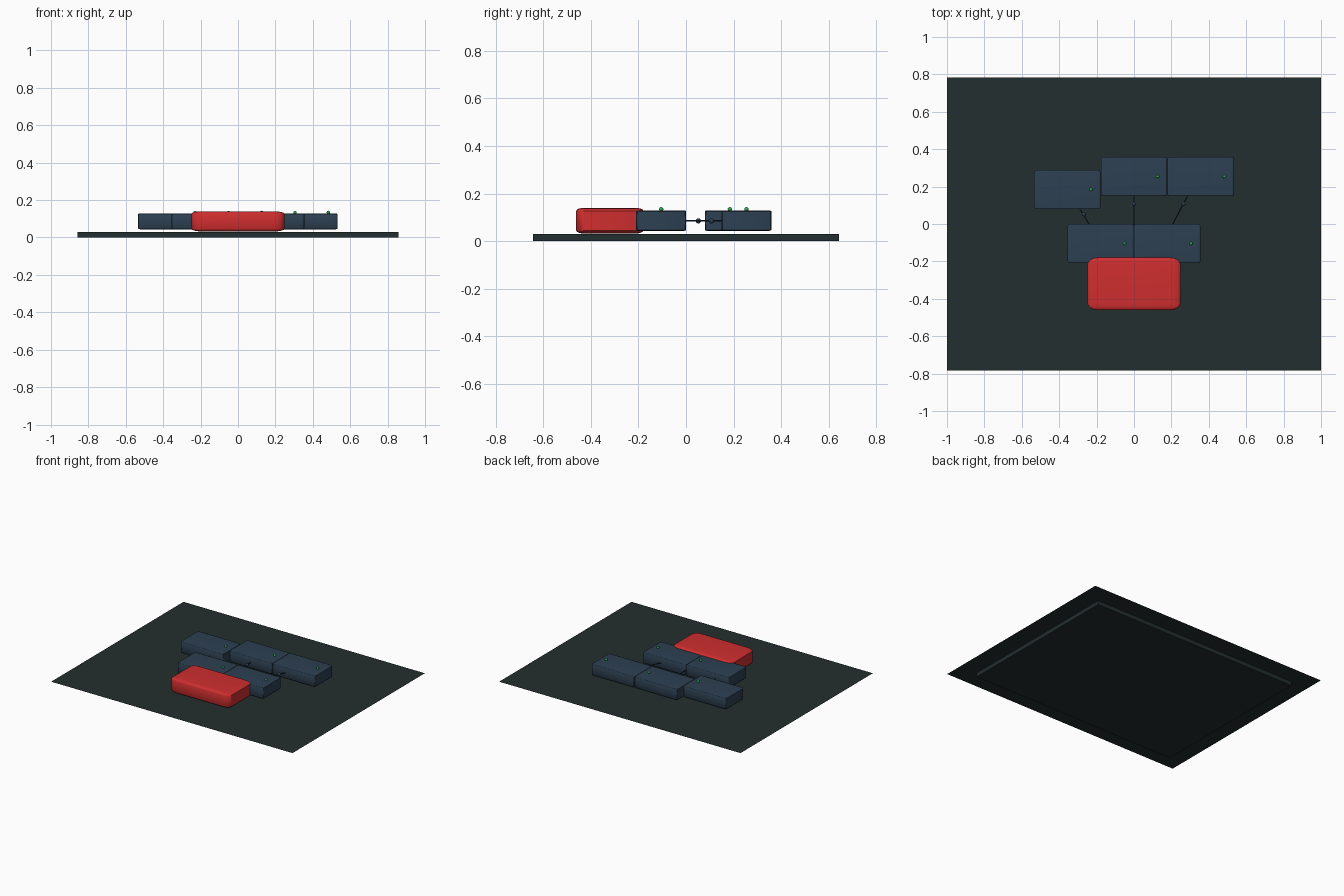
import bpy, bmesh, math
from mathutils import Vector

if "Cube" in bpy.data.objects:
    bpy.data.objects.remove(bpy.data.objects["Cube"])


def material(name, r, g, b):
    lin = [((c / 255 + 0.055) / 1.055) ** 2.4 for c in (r, g, b)]
    m = bpy.data.materials.new(name)
    m.diffuse_color = (*lin, 1)
    m.use_nodes = True
    m.node_tree.nodes["Principled BSDF"].inputs["Base Color"].default_value = m.diffuse_color
    return m


DARK = material("dark slate", 35, 46, 46)
BLUE = material("steel blue", 45, 64, 82)
RED = material("signal red", 207, 46, 47)
GREEN = material("lamp green", 45, 174, 90)
NAVY = material("deep navy", 28, 40, 54)


def add(name, bm, mat, smooth=True):
    me = bpy.data.meshes.new(name)
    bm.to_mesh(me)
    bm.free()
    ob = bpy.data.objects.new(name, me)
    bpy.context.collection.objects.link(ob)
    me.materials.append(mat)
    if smooth:
        bpy.ops.object.select_all(action='DESELECT')
        ob.select_set(True)
        bpy.context.view_layer.objects.active = ob
        bpy.ops.object.shade_smooth_by_angle(angle=math.radians(35))
    return ob


def box(name, centre, size, mat, round_off=0.0, segments=3):
    """Unit cube, rounded in proportion to its sides, then scaled."""
    bm = bmesh.new()
    bmesh.ops.create_cube(bm, size=1)
    if round_off:
        bmesh.ops.bevel(bm, geom=bm.edges[:], offset=round_off, segments=segments,
                        profile=0.5, affect='EDGES')
    bmesh.ops.scale(bm, vec=size, verts=bm.verts)
    bmesh.ops.translate(bm, vec=centre, verts=bm.verts)
    return add(name, bm, mat, round_off > 0)


def ball(name, centre, radius, mat):
    bm = bmesh.new()
    bmesh.ops.create_uvsphere(bm, u_segments=16, v_segments=10, radius=radius)
    bmesh.ops.translate(bm, vec=centre, verts=bm.verts)
    return add(name, bm, mat)


def rod(name, a, b, radius, mat):
    a, b = Vector(a), Vector(b)
    bm = bmesh.new()
    bmesh.ops.create_cone(bm, cap_ends=True, segments=8, radius1=radius,
                          radius2=radius, depth=(b - a).length)
    bmesh.ops.rotate(bm, verts=bm.verts,
                     matrix=(b - a).to_track_quat('Z', 'Y').to_matrix())
    bmesh.ops.translate(bm, vec=(a + b) / 2, verts=bm.verts)
    return add(name, bm, mat)


# Base slab and the wider thin sheet lying on it
box("base_slab", (0, 0, 0.0148), (1.714, 1.286, 0.0296), DARK)
bm = bmesh.new()
bmesh.ops.create_grid(bm, x_segments=1, y_segments=1, size=1)
bmesh.ops.scale(bm, vec=(1, 0.783, 1), verts=bm.verts)
bmesh.ops.translate(bm, vec=(0, 0, 0.031), verts=bm.verts)
add("ground_sheet", bm, DARK, False)

# Blue blocks, each with a small green lamp on top
blocks = [(-0.357, 0.184), (0, 0.254), (0.356, 0.254), (-0.178, -0.104), (0.178, -0.104)]
for i, (x, y) in enumerate(blocks, 1):
    box(f"block_{i}", (x, y, 0.086), (0.354, 0.21, 0.085), BLUE, 0.045)
    ball(f"lamp_{i}", (x + 0.127, y, 0.134), 0.009, GREEN)

# Large red block at the front
box("red_block", (0, -0.32, 0.086), (0.496, 0.282, 0.108), RED, 0.12, 4)

# Thin links with a bead between the two rows
links = [((-0.32, 0.13), (-0.24, 0.0), (-0.268, 0.052)),
         ((0, 0.16), (0, -0.01), (0, 0.107)),
         ((0.288, 0.155), (0.205, -0.005), (0.265, 0.107))]
for i, (a, b, c) in enumerate(links, 1):
    rod(f"link_rod_{i}", (*a, 0.085), (*b, 0.085), 0.003, NAVY)
    ball(f"link_bead_{i}", (*c, 0.085), 0.011, BLUE)
